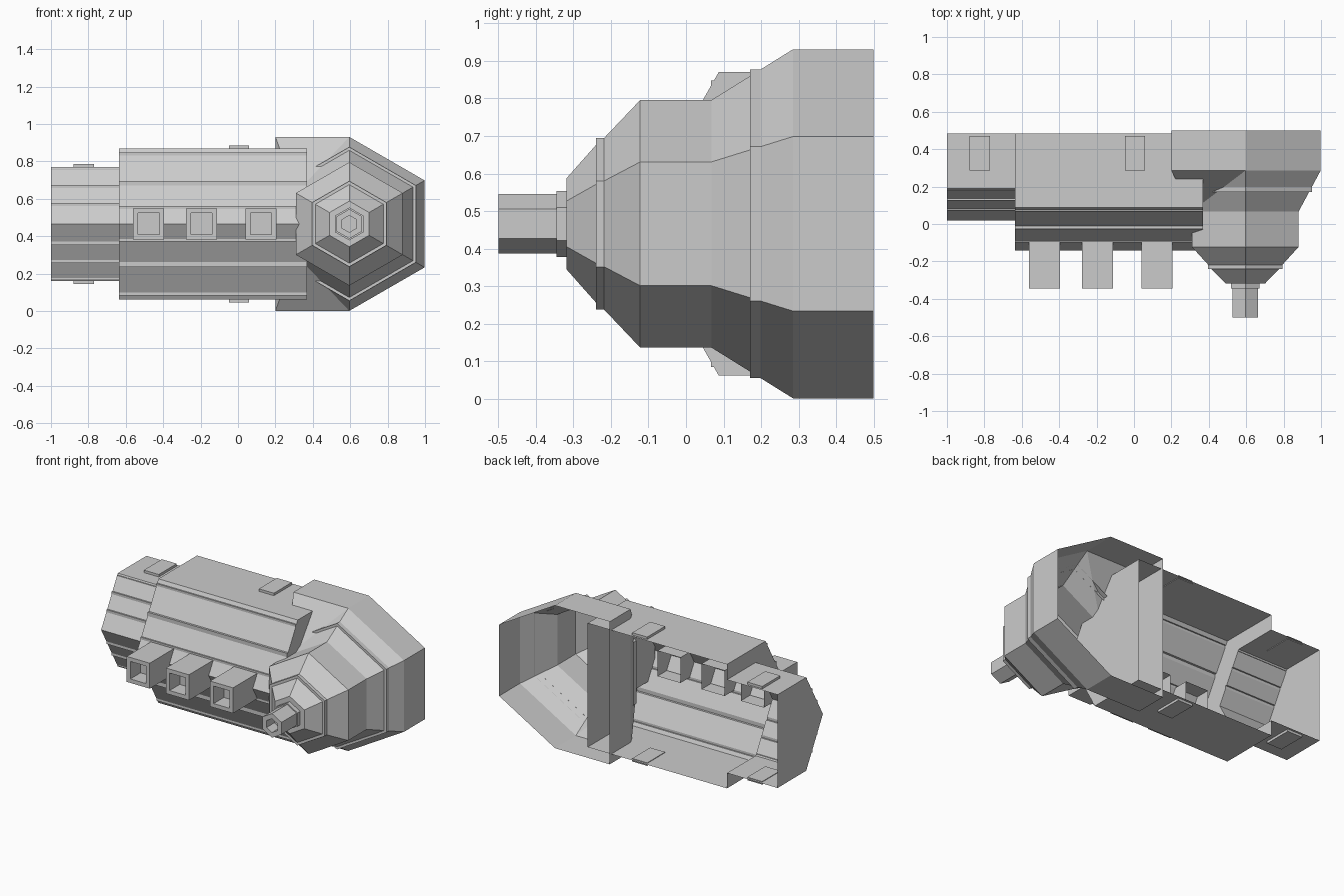
import bpy, bmesh, math

if "Cube" in bpy.data.objects:
    bpy.data.objects.remove(bpy.data.objects["Cube"])

CZ = 0.466          # height of the symmetry plane
NX = 0.595          # x of the nozzle axis


def finish(name, bm):
    bmesh.ops.recalc_face_normals(bm, faces=bm.faces)
    me = bpy.data.meshes.new(name)
    bm.to_mesh(me)
    bm.free()
    ob = bpy.data.objects.new(name, me)
    bpy.context.collection.objects.link(ob)
    return ob


def loft(name, sections, closed=True, cap_start=False, cap_end=False):
    bm = bmesh.new()
    rows = [[bm.verts.new(p) for p in s] for s in sections]
    n = len(rows[0])
    for a, b in zip(rows, rows[1:]):
        for i in range(n if closed else n - 1):
            j = (i + 1) % n
            bm.faces.new((a[i], a[j], b[j], b[i]))
    if cap_start:
        bm.faces.new(rows[0])
    if cap_end:
        bm.faces.new(rows[-1])
    return finish(name, bm)


def box(name, x0, x1, y0, y1, z0, z1):
    def rect(y):
        return [(x0, y, z0), (x1, y, z0), (x1, y, z1), (x0, y, z1)]
    return loft(name, [rect(y0), rect(y1)], cap_start=True, cap_end=True)


def hexagon(r, y):
    return [(NX + r * math.sin(math.radians(60 * i)), y,
             CZ + r * math.cos(math.radians(60 * i))) for i in range(6)]


# Ribbed half-hexagon casing: large section stepping down to a small one
def casing_profile(x, half, y_top, y_tip, ridges):
    def line(h):
        return y_tip + (y_top - y_tip) * h / half
    pts = [(0.485, half), (y_top, half)]
    for hi, lo in ridges:
        pts += [(line(hi), hi), (line(lo), hi), (line(lo), lo)]
    upper = [(x, y, CZ + h) for y, h in pts]
    lower = [(x, y, CZ - h) for y, h in reversed(pts)]
    return upper + [(x, y_tip, CZ)] + lower


big = (0.404, 0.087, -0.142, [(0.382, 0.367), (0.23, 0.205), (0.095, 0.08)])
small = (0.304, 0.19, 0.018, [(0.295, 0.288), (0.208, 0.192), (0.112, 0.095)])
loft("casing", [casing_profile(0.37, *big), casing_profile(-0.635, *big),
                casing_profile(-0.635, *small), casing_profile(-1.0, *small)],
     closed=False, cap_start=True, cap_end=True)

# Hexagonal nozzle shell, its rear left corners squared off to a box
profile = [(0.045, -0.42), (0.045, -0.5), (0.079, -0.5), (0.079, -0.345),
           (0.088, -0.345), (0.088, -0.318), (0.122, -0.318), (0.21, -0.24),
           (0.229, -0.24), (0.229, -0.218), (0.33, -0.122), (0.33, 0.068)]
loft("nozzle", [hexagon(r, y) for r, y in profile], cap_start=True)


def squared(y):
    s = hexagon(0.465, y)
    s[4] = (0.2, y, CZ - 0.465)
    s[5] = (0.2, y, CZ + 0.465)
    return s


loft("nozzle_housing", [squared(0.285), squared(0.5)])

# Flared shoulder between nozzle and housing, triangulated on the left
bm = bmesh.new()
a = [bm.verts.new(p) for p in hexagon(0.33, 0.068)]
b = [bm.verts.new(p) for p in squared(0.285)]
for i in (0, 1, 2, 4):
    j = (i + 1) % 6
    bm.faces.new((a[i], a[j], b[j], b[i]))
for side, mid in ((5, 0), (4, 3)):
    bm.faces.new((a[side], b[side], b[mid]))
    bm.faces.new((a[side], a[mid], b[mid]))
finish("nozzle_shoulder", bm)

# Raised band around the shoulder
loft("shoulder_band", [hexagon(0.393, 0.17), hexagon(0.411, 0.17),
                       hexagon(0.411, 0.2)])

# Square hollow ports on the front
for k, x in enumerate((-0.478, -0.195, 0.123)):
    def square(h, y, x=x):
        return [(x - h, y, CZ - h), (x + h, y, CZ - h),
                (x + h, y, CZ + h), (x - h, y, CZ + h)]
    loft(f"port_{k + 1}", [square(0.083, 0.0), square(0.083, -0.345),
                           square(0.057, -0.345), square(0.057, -0.24)],
         cap_end=True)

# Thin pads on the top and bottom of each casing section
for label, x, half in (("small", -0.825, 0.304), ("large", 0.005, 0.404)):
    for where, s in (("top", 1), ("bottom", -1)):
        z = sorted((CZ + s * (half - 0.004), CZ + s * (half + 0.016)))
        box(f"{label}_pad_{where}", x - 0.054, x + 0.054, 0.285, 0.47, *z)
